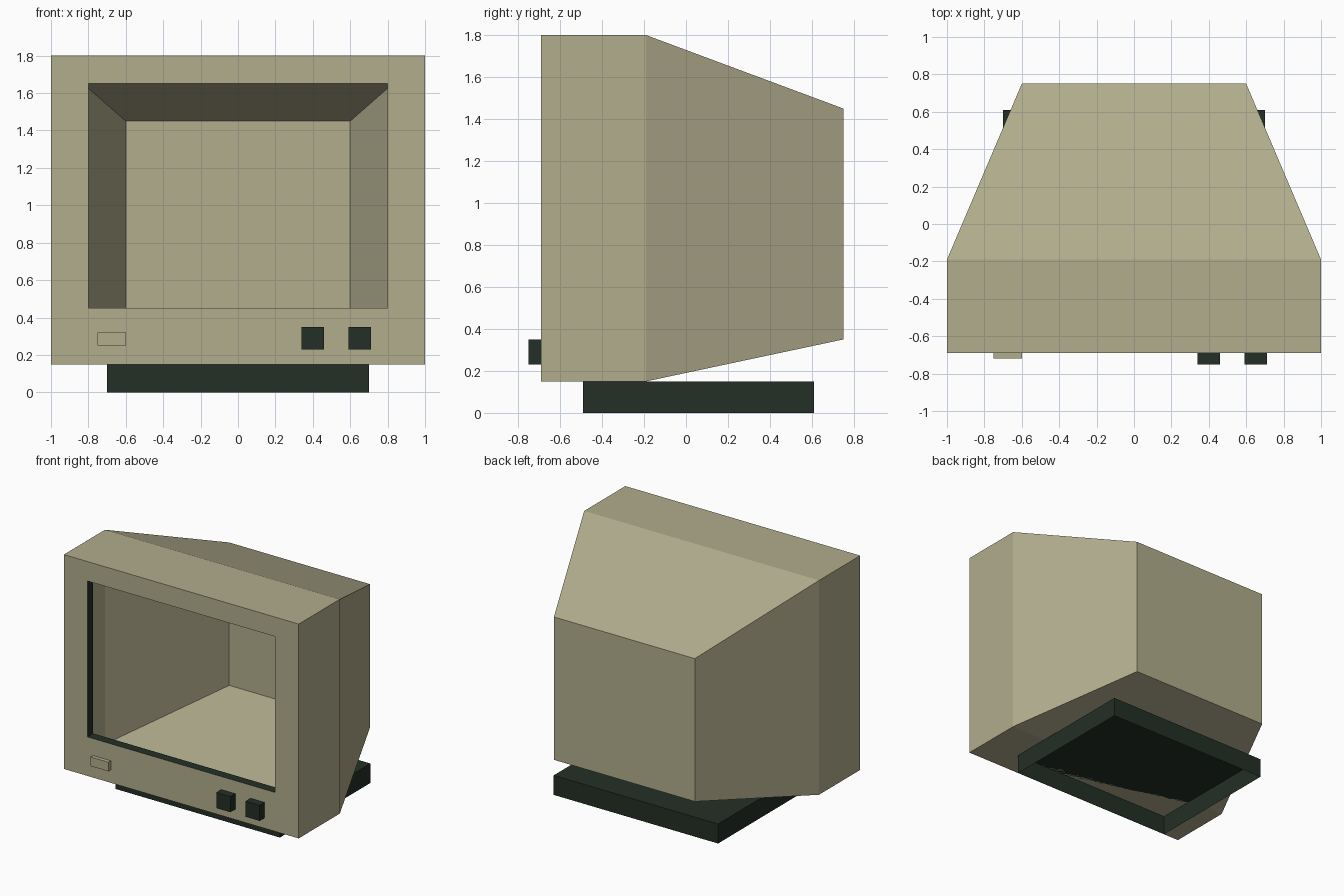
import bpy, bmesh

if "Cube" in bpy.data.objects:
    bpy.data.objects.remove(bpy.data.objects["Cube"])


def material(name, rgb):
    m = bpy.data.materials.new(name)
    m.diffuse_color = (*rgb, 1)
    m.use_nodes = True
    m.node_tree.nodes["Principled BSDF"].inputs["Base Color"].default_value = m.diffuse_color
    return m


BEIGE = material("warm_beige", (0.445, 0.418, 0.27))
DARK = material("dark_green_black", (0.017, 0.028, 0.019))


def finish(bm, name, mat):
    me = bpy.data.meshes.new(name)
    bm.to_mesh(me)
    bm.free()
    me.materials.append(mat)
    ob = bpy.data.objects.new(name, me)
    bpy.context.collection.objects.link(ob)
    return ob


def loft(name, rings, mat, cap=False):
    """Bridge rectangles given as (y, half width, z low, z high)."""
    bm = bmesh.new()
    loops = []
    for y, w, lo, hi in rings:
        loops.append([bm.verts.new((x, y, z)) for x, z in
                      ((-w, lo), (w, lo), (w, hi), (-w, hi))])
    for a, b in zip(loops, loops[1:]):
        for i in range(4):
            j = (i + 1) % 4
            bm.faces.new((a[j], a[i], b[i], b[j]))
    if cap:
        bm.faces.new(loops[-1][::-1])
    return finish(bm, name, mat)


def box(name, x, y, z, mat, open_bottom=False):
    bm = bmesh.new()
    bmesh.ops.create_cube(bm, size=1)
    for v in bm.verts:
        v.co = [(r[0] + r[1]) / 2 + c * (r[1] - r[0])
                for c, r in zip(v.co, (x, y, z))]
    bm.normal_update()
    if open_bottom:
        bmesh.ops.delete(bm, geom=[f for f in bm.faces if f.normal.z < -0.5],
                         context='FACES')
    return finish(bm, name, mat)


# Thin hollow casing: front bezel, straight sides, tapered back
loft("casing", [(-0.69, 0.8, 0.45, 1.65), (-0.69, 1.0, 0.15, 1.8),
                (-0.19, 1.0, 0.15, 1.8), (0.75, 0.6, 0.35, 1.45)],
     BEIGE, cap=True)

# Dark lip lining the screen opening
loft("screen_trim", [(-0.62, 0.8, 0.45, 1.65), (-0.69, 0.8, 0.45, 1.65)], DARK)

# Stand, open underneath
box("stand", (-0.7, 0.7), (-0.49, 0.61), (0, 0.15), DARK, open_bottom=True)

# Front controls
for side, x in (("left", 0.40), ("right", 0.65)):
    box(side + "_knob", (x - 0.06, x + 0.06), (-0.75, -0.69), (0.23, 0.35), DARK)
box("power_button", (-0.75, -0.6), (-0.72, -0.69), (0.25, 0.32), BEIGE)
